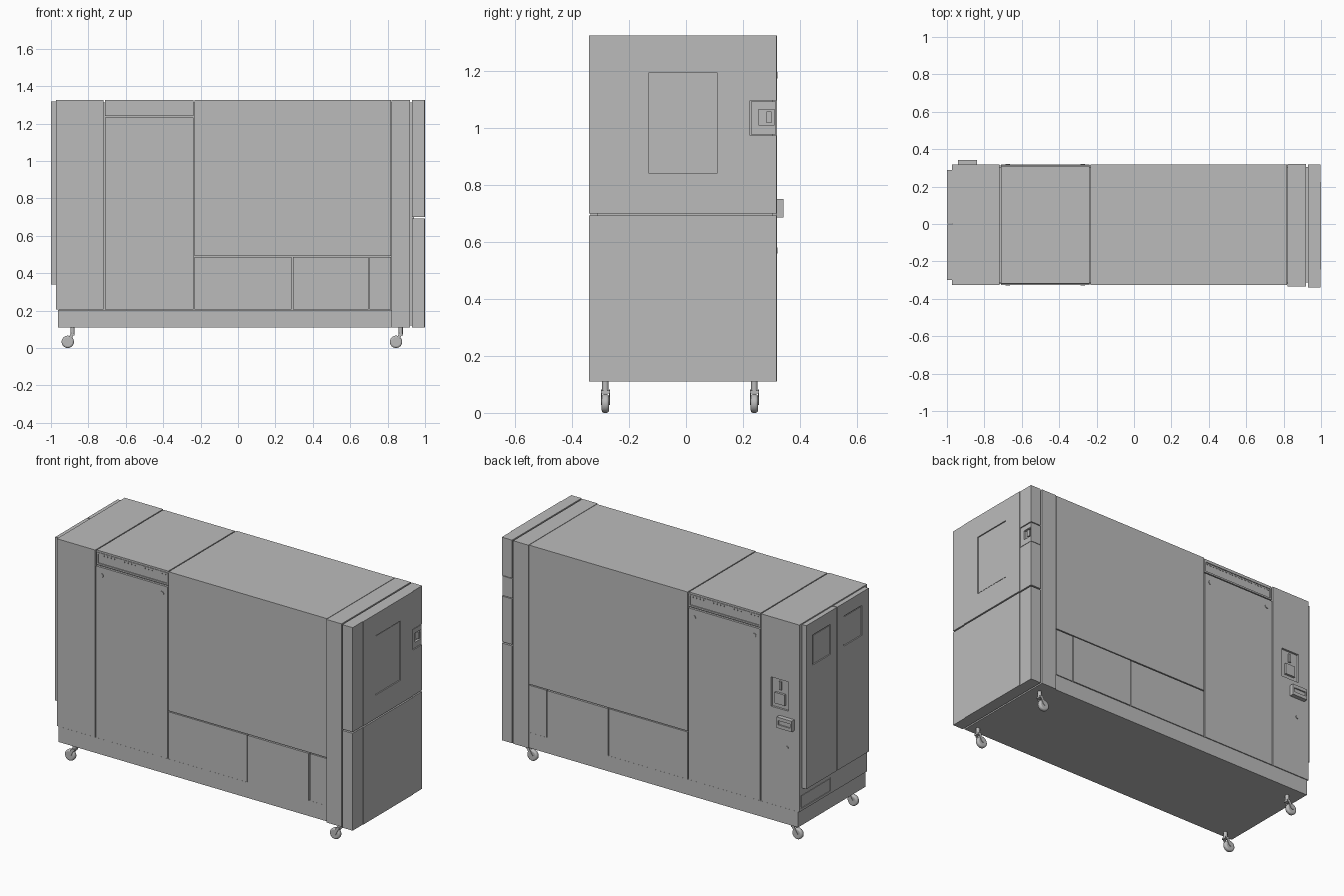
import bpy
from math import radians, pi
from mathutils import Vector

if "Cube" in bpy.data.objects:
    bpy.data.objects.remove(bpy.data.objects["Cube"])

grey = bpy.data.materials.new("machine grey")
grey.use_nodes = True
grey.diffuse_color = (0.5, 0.5, 0.5, 1)
grey.node_tree.nodes["Principled BSDF"].inputs["Base Color"].default_value = (0.5, 0.5, 0.5, 1)


def box(name, x, y, z):
    """Box from (min, max) ranges."""
    bpy.ops.mesh.primitive_cube_add(size=1)
    ob = bpy.context.object
    ob.name = name
    for v in ob.data.vertices:
        v.co = Vector([r[0] if c < 0 else r[1] for r, c in zip((x, y, z), v.co)])
    ob.data.materials.append(grey)
    return ob


def cyl(name, centre, radius, depth, rot=(0, 0, 0), sides=24):
    bpy.ops.mesh.primitive_cylinder_add(vertices=sides, radius=radius, depth=depth,
                                        location=centre, rotation=rot)
    ob = bpy.context.object
    ob.name = name
    ob.data.materials.append(grey)
    bpy.ops.object.shade_smooth_by_angle(angle=radians(40))
    return ob


def recess(ob, x, y, z):
    """Cut a shallow box out of a part."""
    cutter = box("cutter", x, y, z)
    cutter.hide_render = True
    mod = ob.modifiers.new("recess", "BOOLEAN")
    mod.operation = "DIFFERENCE"
    mod.solver = "EXACT"
    mod.object = cutter
    bpy.context.view_layer.objects.active = ob
    bpy.ops.object.modifier_apply(modifier=mod.name)
    bpy.data.objects.remove(cutter)


G = 0.003           # half a seam
SIDE = (-0.325, 0.317)
TOP = 1.325
BASE = 0.205

# Core behind the seams, and plinth
box("inner_core", (-0.955, 0.94), (-0.312, 0.304), (0.12, 1.312))
box("plinth", (-0.962, 0.82), (-0.322, 0.314), (0.11, BASE - 0.002))

# Rear cabinet section with control recess
rear = box("rear_section", (-0.972, -0.715 - G), SIDE, (BASE, TOP))
recess(rear, (-0.9, -0.785), (0.305, 0.4), (0.79, 0.965))
recess(rear, (-0.98, -0.968), (0.02, 0.3), (0.22, 0.30))
box("rear_lower_cover", (-0.971, -0.962), (0.026, 0.294), (0.226, 0.294))

# Service section: tall panels, lid, header strip with louvre fins
box("service_panels", (-0.715 + G, -0.235 - G), SIDE, (BASE, 1.232))
box("service_lid", (-0.715 + G, -0.235 - G), (-0.319, 0.311), (1.312, TOP))
header = box("service_header", (-0.715 + G, -0.235 - G), (-0.322, 0.314), (1.24, 1.314))
for ya, yb in ((-0.4, -0.316), (0.308, 0.4)):
    recess(header, (-0.703, -0.247), (ya, yb), (1.25, 1.306))
for i in range(20):
    cx = -0.69 + i * 0.0226
    box("header_fin", (cx - 0.005, cx + 0.005), (-0.319, 0.311), (1.296, 1.306))
for cx in (-0.675, -0.275):
    for cy in SIDE:
        cyl("panel_knob", (cx, cy, 1.185), 0.012, 0.008, (pi / 2, 0, 0))

# Main section: upper panel and the row of lower panels
box("main_panel", (-0.235 + G, 0.82 - G), SIDE, (0.49 + G, TOP))
for xa, xb, grow in ((-0.235, 0.29, 0), (0.29, 0.70, 0.002), (0.70, 0.82, 0)):
    box("lower_panel", (xa + G, xb - G), (SIDE[0] - grow, SIDE[1] + grow), (BASE, 0.49 - G))

# Column and front end doors
box("front_column", (0.82, 0.92), (-0.335, 0.32), (0.11, TOP))
X0 = 0.929
edges = (-0.34, -0.243, 0.225, 0.318)
upper = box("upper_end_door", (X0, 1.0), (edges[1], edges[2]), (0.70, TOP))
recess(upper, (0.993, 1.1), (-0.13, 0.108), (0.84, 1.195))
box("end_window", (0.99, 0.996), (-0.125, 0.103), (0.845, 1.19))
box("lower_end_door", (X0, 1.0), (edges[1], edges[2]), (0.11, 0.692))
for za, zb in ((0.11, 0.692), (0.70, TOP)):
    box("end_door_edge_right", (X0, 0.997), (edges[0], edges[1]), (za, zb))
for za, zb in ((0.11, 0.692), (0.70, 0.973), (1.097, TOP)):
    box("end_door_edge_left", (X0, 0.997), (edges[2], edges[3]), (za, zb))

# Latch
latch = box("latch_plate", (X0, 0.995), (0.228, 0.316), (0.977, 1.093))
recess(latch, (0.98, 1.1), (0.255, 0.31), (1.01, 1.065))
box("latch_handle", (0.975, 0.994), (0.282, 0.3), (1.018, 1.057))

# Rear double doors with sunken windows
for ya, yb, wa, wb in ((-0.3, -0.003, -0.235, -0.065), (0.003, 0.29, 0.06, 0.23)):
    door = box("rear_door", (-1.0, -0.97), (ya, yb), (0.34, 1.318))
    recess(door, (-1.1, -0.993), (wa, wb), (1.06, 1.24))
    box("rear_door_window", (-0.996, -0.99), (wa + 0.008, wb - 0.008), (1.068, 1.232))

# Controls on the back side
box("switch_bar", (-0.85, -0.835), (0.3, 0.314), (0.9, 0.95))
box("switch_block", (-0.875, -0.81), (0.3, 0.318), (0.815, 0.88))
bracket = box("side_handle", (-0.94, -0.84), (0.31, 0.343), (0.685, 0.75))
recess(bracket, (-0.93, -0.85), (0.335, 0.4), (0.705, 0.73))
cyl("side_knob", (-0.89, 0.318, 0.57), 0.01, 0.008, (pi / 2, 0, 0))

# Casters
for cx in (-0.91, 0.845):
    for cy in (-0.283, 0.24):
        wheel = cyl("caster_wheel", (cx, cy, 0.033), 0.033, 0.026, (pi / 2, 0, 0), 32)
        bevel = wheel.modifiers.new("round", "BEVEL")
        bevel.width = 0.009
        bevel.segments = 3
        bevel.limit_method = "ANGLE"
        cyl("caster_axle", (cx, cy, 0.035), 0.008, 0.032, (pi / 2, 0, 0))
        cyl("caster_stem", (cx + 0.025, cy, 0.093), 0.011, 0.044)
        for s in (-1, 1):
            arm = box("caster_fork", (-0.008, 0.008), (-0.002, 0.002), (-0.025, 0.025))
            arm.location = (cx + 0.014, cy + s * 0.014, 0.056)
            arm.rotation_euler.y = radians(28)
        box("caster_bridge", (cx + 0.014, cx + 0.036), (cy - 0.016, cy + 0.016), (0.068, 0.078))
